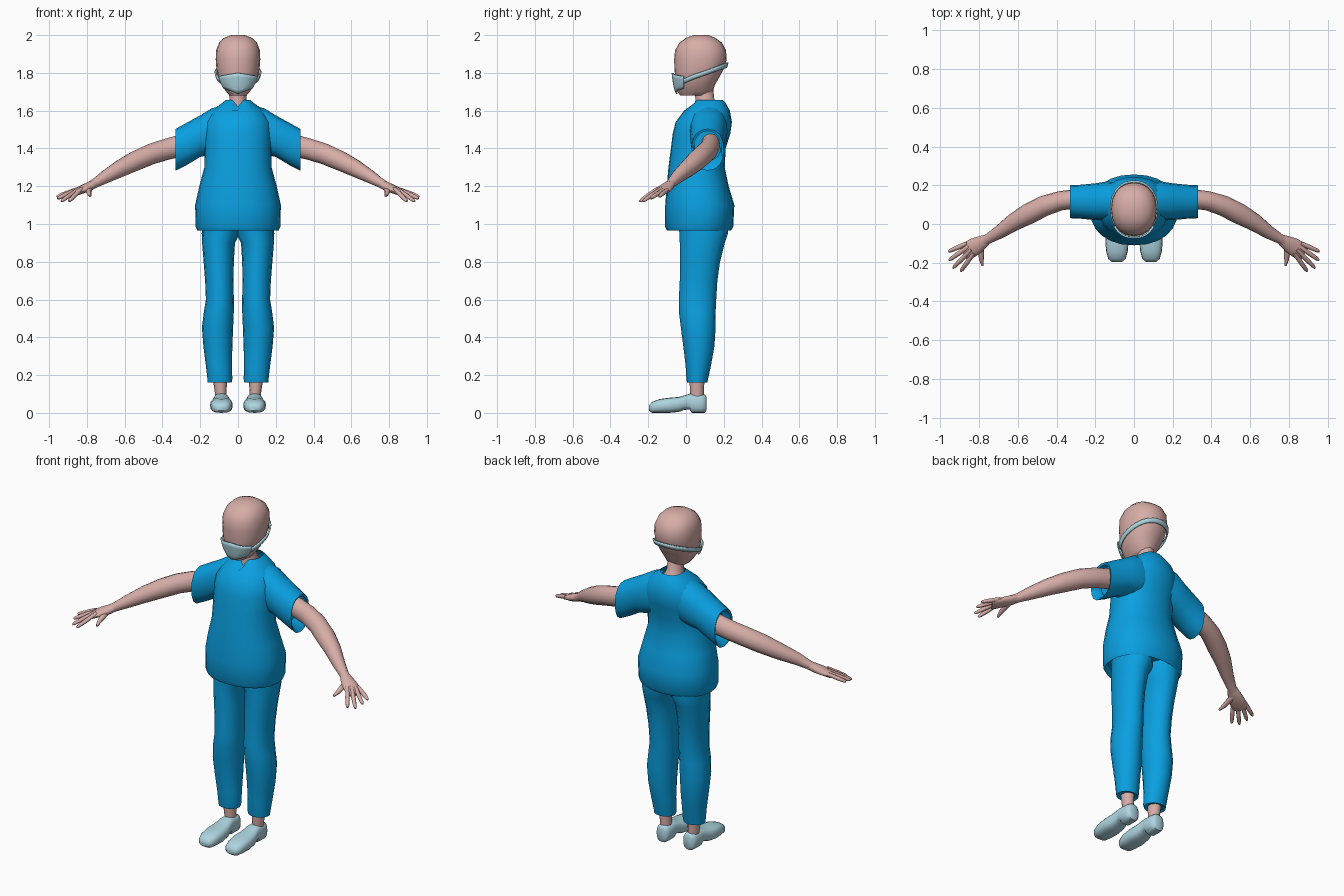
import bpy
import bmesh
from math import sin, cos, pi, radians, copysign
from mathutils import Vector

cube = bpy.data.objects.get("Cube")
if cube:
    bpy.data.objects.remove(cube)


def material(name, rgb):
    mat = bpy.data.materials.new(name)
    mat.use_nodes = True
    mat.diffuse_color = (*rgb, 1)
    mat.node_tree.nodes["Principled BSDF"].inputs["Base Color"].default_value = (*rgb, 1)
    return mat


SKIN = material("skin", (0.68, 0.42, 0.39))
BLUE = material("scrub blue", (0.003, 0.35, 0.75))
PALE = material("pale blue", (0.42, 0.66, 0.74))
X, Y, Z = Vector((1, 0, 0)), Vector((0, 1, 0)), Vector((0, 0, 1))
FRAMES = {"x": (Y, Z), "y": (X, Z), "z": (X, Y)}


def finish(bm, name, mat, angle=50):
    bmesh.ops.recalc_face_normals(bm, faces=bm.faces)
    mesh = bpy.data.meshes.new(name)
    for f in bm.faces:
        f.smooth = True
    bm.to_mesh(mesh)
    bm.free()
    mesh.set_sharp_from_angle(angle=radians(angle))
    mesh.materials.append(mat)
    obj = bpy.data.objects.new(name, mesh)
    bpy.context.collection.objects.link(obj)
    return obj


def oval(a, power):
    """Point on a unit superellipse."""
    c, s = cos(a), sin(a)
    return copysign(abs(c) ** (2 / power), c), copysign(abs(s) ** (2 / power), s)


def loft(name, stations, mat, axis=None, side=1, sides=16, power=2.0, edit=None, caps=(True, True)):
    """Skin over ovals (x, y, z, half width, half height), set on a fixed axis or along the path."""
    bm = bmesh.new()
    points = [Vector((s[0] * side, s[1], s[2])) for s in stations]
    rings = []
    for i, p in enumerate(points):
        if axis:
            u, v = FRAMES[axis]
        else:
            t = (points[min(i + 1, len(points) - 1)] - points[max(i - 1, 0)]).normalized()
            u = t.cross(Z).normalized()
            v = u.cross(t)
        ring = []
        for k in range(sides):
            c, s = oval(2 * pi * k / sides, power)
            ring.append(bm.verts.new(p + u * c * stations[i][3] + v * s * stations[i][4]))
        rings.append(ring)
    for r, q in zip(rings, rings[1:]):
        for k in range(sides):
            n = (k + 1) % sides
            bm.faces.new((r[k], r[n], q[n], q[k]))
    if caps[0]:
        bm.faces.new(rings[0])
    if caps[1]:
        bm.faces.new(rings[-1])
    if edit:
        edit(rings)
    return finish(bm, name, mat)


def upright(rows):
    """Rows of (z, half width, front y, back y) to centred stations."""
    return [(0, (f + b) / 2, z, w, (b - f) / 2) for z, w, f, b in rows]


# Head and neck
HEAD = upright([
    (1.68, .045, -.03, .12), (1.70, .062, -.045, .14), (1.74, .09, -.053, .155),
    (1.78, .106, -.058, .178), (1.82, .114, -.061, .2), (1.87, .118, -.063, .215),
    (1.92, .116, -.058, .212), (1.96, .1, -.035, .19), (1.985, .075, 0, .155), (2.0, .035, .04, .12)])
loft("head", HEAD, SKIN, "z", sides=20, power=2.2)
loft("neck", upright([(1.58, .09, .04, .2), (1.62, .058, .045, .18),
                      (1.66, .044, .05, .15), (1.75, .046, .04, .14)]), SKIN, "z")


def on_head(a, z, scale):
    """Point just outside the head at the given angle and height."""
    lo, hi = next((p, q) for p, q in zip(HEAD, HEAD[1:]) if z <= q[2])
    f = (z - lo[2]) / (hi[2] - lo[2])
    cy, rx, ry = (lo[i] + (hi[i] - lo[i]) * f for i in (1, 3, 4))
    c, s = oval(a, 2.2)
    return Vector((c * rx * scale, cy + s * ry * scale, z))


def head_patch(name, a0, a1, span, rows, scale, columns=28):
    """Strip of cloth wrapped over the head between two angles."""
    bm = bmesh.new()
    grid = []
    for i in range(columns + 1):
        a = radians(a0 + (a1 - a0) * i / columns)
        lo, hi = span(a)
        grid.append([bm.verts.new(on_head(a, lo + (hi - lo) * j / rows, scale)) for j in range(rows + 1)])
    for p, q in zip(grid, grid[1:]):
        for j in range(rows):
            bm.faces.new((p[j], q[j], q[j + 1], p[j + 1]))
    obj = finish(bm, name, PALE)
    mod = obj.modifiers.new("thickness", "SOLIDIFY")
    mod.thickness = 0.008
    return obj


def strap_span(a):
    z = 1.757 + 0.4 * (0.075 + 0.14 * sin(a))
    return z - 0.013, z + 0.013


head_patch("face_mask", 212, 328, lambda a: (1.69 + 0.035 * abs(cos(a)), 1.80 - 0.02 * abs(cos(a))), 5, 1.07)
head_patch("mask_strap", -35, 215, strap_span, 1, 1.05)


# Shirt with a V neck
def v_neck(rings):
    for v in rings[-1] + rings[-2]:
        if v.co.y < 0.1 and abs(v.co.x) < 0.03:
            v.co.z -= 0.03 * (1 - abs(v.co.x) / 0.03)


loft("shirt_body", upright([
    (1.0, .2, -.08, .22), (.965, .215, -.10, .238), (.985, .224, -.11, .25), (1.1, .227, -.11, .256),
    (1.2, .205, -.102, .226), (1.3, .178, -.093, .205), (1.4, .177, -.08, .21), (1.48, .18, -.07, .235),
    (1.54, .175, -.055, .243), (1.6, .14, -.01, .232), (1.64, .085, .035, .21), (1.657, .063, .052, .195)]),
    BLUE, "z", sides=24, power=2.2, edit=v_neck, caps=(True, False))

FINGERS = {  # knuckle x, y and tip x, y, z
    "index": (.843, -.172, .895, -.245, 1.12), "middle": (.862, -.153, .935, -.228, 1.12),
    "ring": (.877, -.132, .955, -.187, 1.135), "little": (.885, -.11, .958, -.142, 1.145)}

for side, word in ((1, "left"), (-1, "right")):
    # Sleeve with a turned-in opening
    loft(word + "_sleeve", [
        (.06, .12, 1.51, .09, .125), (.14, .12, 1.49, .1, .122), (.2, .115, 1.465, .095, .11),
        (.27, .115, 1.425, .088, .112), (.33, .115, 1.393, .085, .11),
        (.325, .115, 1.393, .074, .098), (.27, .115, 1.425, .072, .09)],
        BLUE, "x", side, power=2.3)

    # Arm
    loft(word + "_arm", [
        (.22, .13, 1.43, .05, .055), (.3, .13, 1.415, .05, .058), (.38, .12, 1.395, .05, .056),
        (.46, .095, 1.37, .053, .055), (.54, .055, 1.335, .054, .053), (.62, .01, 1.295, .046, .046),
        (.7, -.045, 1.25, .034, .035), (.755, -.077, 1.217, .026, .025), (.775, -.088, 1.206, .028, .024)],
        SKIN, side=side)

    # Hand
    loft(word + "_palm", [
        (.755, -.077, 1.217, .025, .023), (.785, -.095, 1.2, .036, .024),
        (.82, -.115, 1.185, .045, .022), (.858, -.138, 1.168, .046, .017),
        (.88, -.152, 1.158, .036, .01)], SKIN, side=side, sides=12)
    for finger, (kx, ky, tx, ty, tz) in FINGERS.items():
        base, tip = Vector((kx, ky, 1.172)), Vector((tx, ty, tz))
        path = [(*base.lerp(tip, f), r, r) for f, r in ((-.3, .011), (.4, .012), (.85, .01), (1, .005))]
        loft(f"{word}_{finger}_finger", path, SKIN, side=side, sides=8)
    loft(word + "_thumb", [
        (.79, -.1, 1.19, .018, .015), (.79, -.145, 1.175, .016, .014),
        (.788, -.185, 1.16, .012, .012), (.782, -.215, 1.148, .006, .006)], SKIN, side=side, sides=8)

    # Trouser leg
    legs = [(1.02, -.01, .19, -.04, .22), (.95, -.01, .192, -.035, .222), (.9, .016, .19, -.033, .205),
            (.8, .022, .182, -.033, .18), (.7, .024, .174, -.033, .166), (.6, .022, .17, -.038, .16),
            (.54, .022, .18, -.038, .157), (.45, .026, .191, -.027, .157), (.35, .03, .183, -.014, .15),
            (.25, .032, .17, -.002, .132), (.18, .03, .162, .002, .117), (.16, .034, .16, .006, .113),
            (.165, .045, .148, .018, .102)]
    loft(word + "_trouser_leg", [((i + o) / 2, (f + b) / 2, z, (o - i) / 2, (b - f) / 2)
                                 for z, i, o, f, b in legs], BLUE, "z", side)

    # Ankle and shoe
    loft(word + "_ankle", [(.09, .06, .06, .032, .036), (.092, .058, .11, .031, .036),
                           (.096, .058, .2, .04, .042)], SKIN, "z", side, 12)
    shoe = [(-.196, .026, .012, .04), (-.18, .045, 0, .058), (-.14, .056, 0, .073), (-.09, .06, 0, .08),
            (-.04, .055, .005, .084), (-.01, .047, .016, .092), (.02, .043, .018, .102),
            (.03, .043, 0, .103), (.08, .043, 0, .1), (.1, .036, 0, .097), (.108, .024, .015, .085)]
    loft(word + "_shoe", [(.088, y, (lo + hi) / 2, w, (hi - lo) / 2) for y, w, lo, hi in shoe],
         PALE, "y", side, power=2.7)
